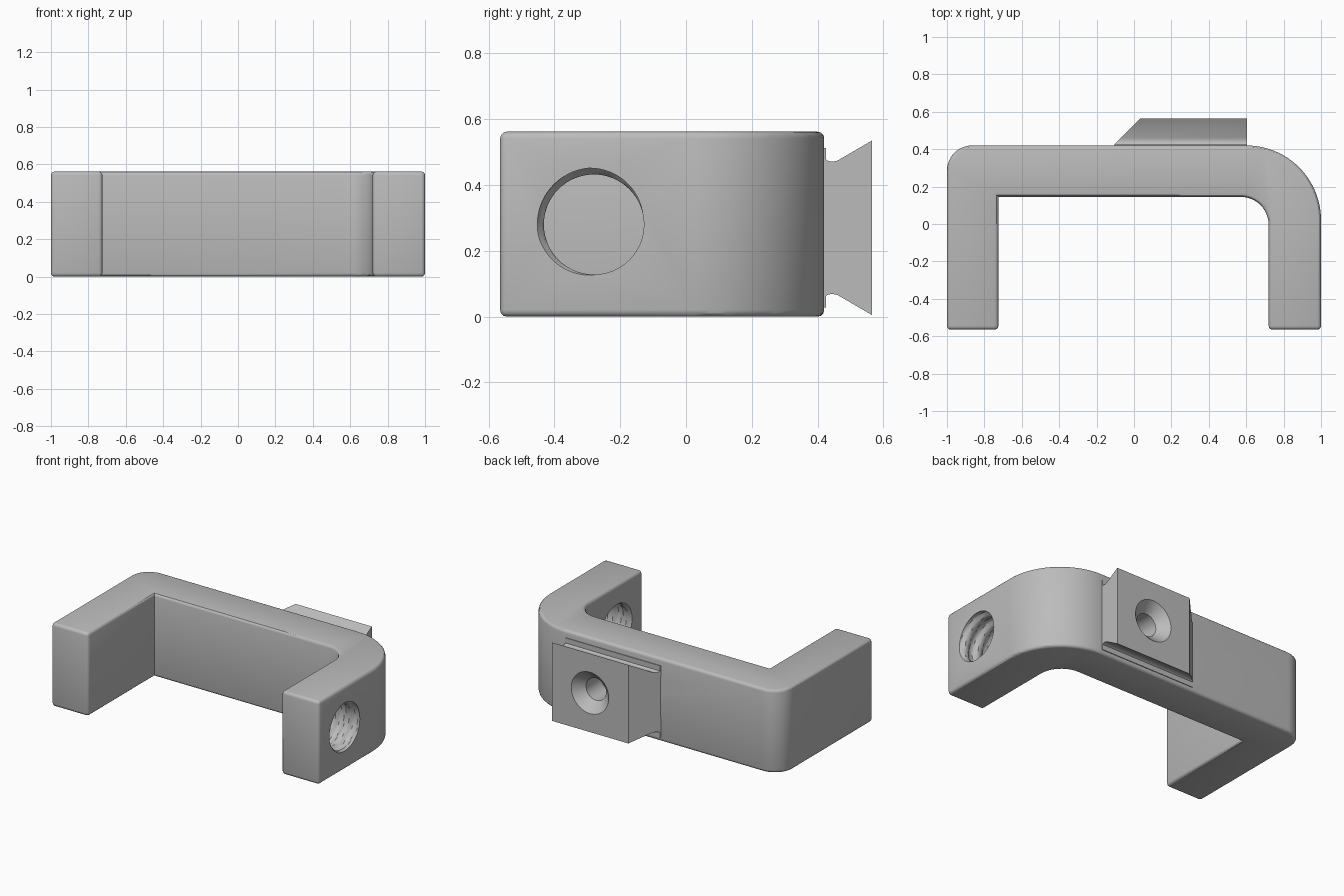
import bpy, bmesh
from math import sin, cos, pi
from mathutils import Vector

cube = bpy.data.objects.get("Cube")
if cube:
    bpy.data.objects.remove(cube, do_unlink=True)

grey = bpy.data.materials.new("plain grey")
grey.use_nodes = True
grey.diffuse_color = (0.5, 0.5, 0.5, 1)
grey.node_tree.nodes["Principled BSDF"].inputs["Base Color"].default_value = (0.5, 0.5, 0.5, 1)

H = 0.562          # frame height
HOLE_Y, HOLE_Z = -0.28, 0.28


def arc(cx, cy, r, a0, a1, n):
    """Points of an arc, angles in quarter turns."""
    return [(cx + r * cos((a0 + (a1 - a0) * i / n) * pi / 2),
             cy + r * sin((a0 + (a1 - a0) * i / n) * pi / 2)) for i in range(n + 1)]


def make_object(name, bm):
    bmesh.ops.recalc_face_normals(bm, faces=bm.faces)
    mesh = bpy.data.meshes.new(name)
    bm.to_mesh(mesh)
    bm.free()
    mesh.materials.append(grey)
    ob = bpy.data.objects.new(name, mesh)
    bpy.context.collection.objects.link(ob)
    return ob


def prism(points, offset):
    """Extrude a closed outline of 3D points along an offset."""
    bm = bmesh.new()
    face = bm.faces.new([bm.verts.new(p) for p in points])
    ext = bmesh.ops.extrude_face_region(bm, geom=[face])["geom"]
    bmesh.ops.translate(bm, vec=offset, verts=[g for g in ext if isinstance(g, bmesh.types.BMVert)])
    bmesh.ops.recalc_face_normals(bm, faces=bm.faces)
    return bm


def lathe(name, rings, n, place):
    """Closed tube through rings (distance, radius function of angle)."""
    bm = bmesh.new()
    rows = [[bm.verts.new(place(d, rad(2 * pi * i / n), 2 * pi * i / n)) for i in range(n)]
            for d, rad in rings]
    for a, b in zip(rows, rows[1:]):
        for i in range(n):
            j = (i + 1) % n
            bm.faces.new((a[i], a[j], b[j], b[i]))
    bm.faces.new(rows[0])
    bm.faces.new(rows[-1])
    return make_object(name, bm)


def cut(target, cutter):
    mod = target.modifiers.new("cut", "BOOLEAN")
    mod.operation = "DIFFERENCE"
    mod.solver = "EXACT"
    mod.object = cutter
    cutter.hide_render = True
    cutter.hide_set(True)


# C-shaped frame with rounded edges, inner left corner kept sharp
outline = [(-1, -0.565), (-0.725, -0.565), (-0.725, 0.145)]
outline += arc(0.57, -0.005, 0.15, 1, 0, 12)
outline += [(0.72, -0.565), (1, -0.565)]
outline += arc(0.6, 0.02, 0.4, 0, 1, 24)
outline += arc(-0.865, 0.285, 0.135, 1, 2, 12)
bm = prism([(x, y, 0) for x, y in outline], Vector((0, 0, H)))
edges = []
for e in bm.edges:
    upright = abs(e.verts[0].co.z - e.verts[1].co.z) > 0.1
    if not upright or e.verts[0].co.y < -0.5:
        edges.append(e)
bmesh.ops.bevel(bm, geom=edges, offset=0.02, segments=3, profile=0.5, affect="EDGES")
frame = make_object("clamp_frame", bm)

# Threaded hole through the left leg
PITCH = 0.1


def thread(d):
    def radius(a):
        t = (d / PITCH - a / (2 * pi)) % 1
        wave = abs(2 * t - 1)
        return 0.152 + 0.02 * min(1, max(0, 2.2 * wave - 0.6))
    return radius


thread_cutter = lathe("thread_cutter", [(0.66 + 0.01 * i, thread(0.01 * i)) for i in range(41)], 64,
                      lambda d, r, a: (d, HOLE_Y + r * cos(a), HOLE_Z + r * sin(a)))
cut(frame, thread_cutter)

# Dovetail rail with a thin base flange, narrow neck and flared head
half = [(0.40, 0.243), (0.425, 0.243), (0.425, 0.208), (0.432, 0.203),
        (0.445, 0.201), (0.46, 0.204), (0.565, 0.265)]
section = [(y, 0.27 + z) for y, z in half] + [(y, 0.27 - z) for y, z in reversed(half)]
bm = prism([(-0.11, y, z) for y, z in section], Vector((0.715, 0, 0)))
# Slanted end of the rail
for v in bm.verts:
    if v.co.x < 0:
        v.co.x += max(0, v.co.y - 0.42)
rail = make_object("dovetail_rail", bm)

# Countersunk screw hole, blind in the frame
steps = [(0.60, 0.175), (0.565, 0.14), (0.50, 0.075), (0.34, 0.075)]
sink_cutter = lathe("countersink_cutter", [(d, lambda a, r=r: r) for d, r in steps], 48,
                    lambda d, r, a: (0.322 + r * cos(a), d, 0.27 + r * sin(a)))
cut(rail, sink_cutter)
cut(frame, sink_cutter)

# Bake the cuts, drop the cutters and shade
for ob in (frame, rail):
    bpy.ops.object.select_all(action="DESELECT")
    bpy.context.view_layer.objects.active = ob
    ob.select_set(True)
    for mod in list(ob.modifiers):
        bpy.ops.object.modifier_apply(modifier=mod.name)
    bpy.ops.object.shade_smooth_by_angle(angle=pi / 6)
for cutter in (thread_cutter, sink_cutter):
    bpy.data.objects.remove(cutter, do_unlink=True)
